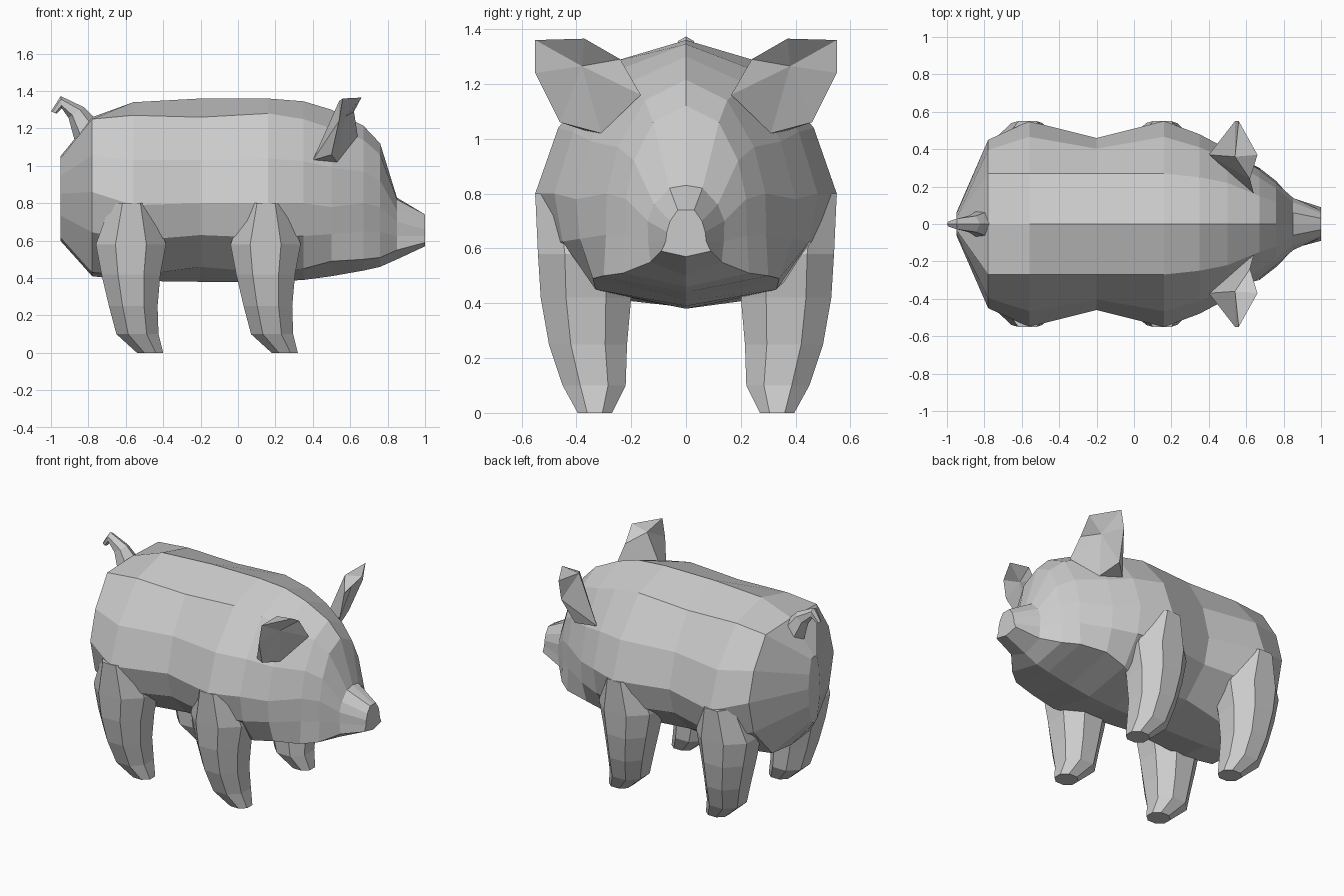
import bpy, bmesh, math

if "Cube" in bpy.data.objects:
    bpy.data.objects.remove(bpy.data.objects["Cube"])

skin = bpy.data.materials.new("plain_grey")
skin.diffuse_color = (0.6, 0.6, 0.6, 1)
skin.use_nodes = True
skin.node_tree.nodes["Principled BSDF"].inputs["Base Color"].default_value = skin.diffuse_color


def make(name, verts, faces):
    bm = bmesh.new()
    vs = [bm.verts.new(v) for v in verts]
    for f in faces:
        bm.faces.new([vs[i] for i in f])
    bmesh.ops.recalc_face_normals(bm, faces=bm.faces)
    me = bpy.data.meshes.new(name)
    bm.to_mesh(me)
    bm.free()
    me.materials.append(skin)
    ob = bpy.data.objects.new(name, me)
    bpy.context.collection.objects.link(ob)
    return ob


def loft(name, rings):
    """Skin closed rings of equal length and cap both ends."""
    n = len(rings[0])
    verts = [p for r in rings for p in r]
    faces = [(k * n + i, k * n + (i + 1) % n, (k + 1) * n + (i + 1) % n, (k + 1) * n + i)
             for k in range(len(rings) - 1) for i in range(n)]
    last = (len(rings) - 1) * n
    faces += [tuple(range(n)), tuple(range(last, last + n))]
    return make(name, verts, faces)


def body_ring(x, top, ys, zs, w, zw, yb, zb, bottom):
    """Mirrored section through spine, shoulder, flank and belly edge."""
    half = [(0, top), (ys, zs), (ys + .7 * (w - ys), (zs + zw) / 2), (w, zw),
            (yb + .8 * (w - yb), (zw + zb) / 2), (yb, zb), (0, bottom)]
    return [(x, y, z) for y, z in half] + [(x, -y, z) for y, z in half[-2:0:-1]]


# Body, head and snout from rump to nose
loft("body", [body_ring(*s) for s in (
    (-.95, 1.05, .03, 1.04, .06, .85, .03, .62, .6),
    (-.78, 1.26, .27, 1.25, .45, .86, .2, .43, .41),
    (-.56, 1.34, .27, 1.27, .55, .79, .22, .41, .385),
    (-.2, 1.36, .27, 1.26, .46, .8, .25, .46, .38),
    (.16, 1.36, .27, 1.28, .55, .8, .25, .43, .38),
    (.35, 1.345, .25, 1.25, .48, .8, .33, .45, .39),
    (.5, 1.3, .22, 1.2, .4, .78, .34, .49, .41),
    (.67, 1.215, .15, 1.14, .29, .8, .3, .5, .44),
    (.76, 1.12, .12, 1.06, .22, .78, .23, .51, .46),
    (.85, .83, .06, .82, .14, .7, .13, .55, .5),
    (1, .74, .03, .74, .07, .66, .09, .59, .57))])


def leg_ring(x0, x1, y0, y1, z, dx, s):
    cx, cy = (x1 - x0) * .28, (y1 - y0) * .28
    pts = [(x0 + cx, y0), (x1 - cx, y0), (x1, y0 + cy), (x1, y1 - cy),
           (x1 - cx, y1), (x0 + cx, y1), (x0, y1 - cy), (x0, y0 + cy)]
    return [(x + dx, s * y, z) for x, y in pts]


# Legs: chamfered box rings (x0, x1, y0, y1, z) from hoof to flank
leg = [(.18, .32, .27, .395, 0), (.07, .295, .22, .45, .1), (.03, .29, .215, .5, .25),
       (-.01, .305, .2, .53, .42), (-.04, .335, .19, .54, .58), (.04, .26, .25, .55, .8)]
for part, dx in (("front_leg", 0), ("hind_leg", -.72)):
    for side, s in (("left", 1), ("right", -1)):
        loft(part + "_" + side, [leg_ring(*r, dx, s) for r in leg])

# Ears: rim 0-6, cupped centre 7, back base 8, back top 9
ear = [(.56, .55, 1.36), (.66, .37, 1.365), (.62, .24, 1.29), (.64, .165, 1.16),
       (.53, .31, 1.02), (.5, .46, 1.06), (.54, .55, 1.24),
       (.575, .38, 1.265), (.4, .37, 1.03), (.54, .36, 1.345)]
ear_faces = [(i, (i + 1) % 7, 7) for i in range(7)]
ear_faces += [(i, (i + 1) % 7, 9 if i in (6, 0, 1) else 8) for i in range(7)]
ear_faces += [(9, 8, 6), (9, 8, 2)]
for side, s in (("left", 1), ("right", -1)):
    make("ear_" + side, [(x, s * y, z) for x, y, z in ear], ear_faces)


def tail_ring(x, z, r, angle):
    a = math.radians(angle)
    ring = [(r * math.cos(t), r * math.sin(t)) for t in (math.tau * k / 6 for k in range(6))]
    return [(x - math.sin(a) * u, v, z + math.cos(a) * u) for u, v in ring]


# Curled tail: centre x, z, radius and direction angle
loft("tail", [tail_ring(*t) for t in (
    (-.8, 1.17, .085, 125), (-.865, 1.285, .05, 125),
    (-.945, 1.34, .033, 185), (-.985, 1.285, .016, 245))])
